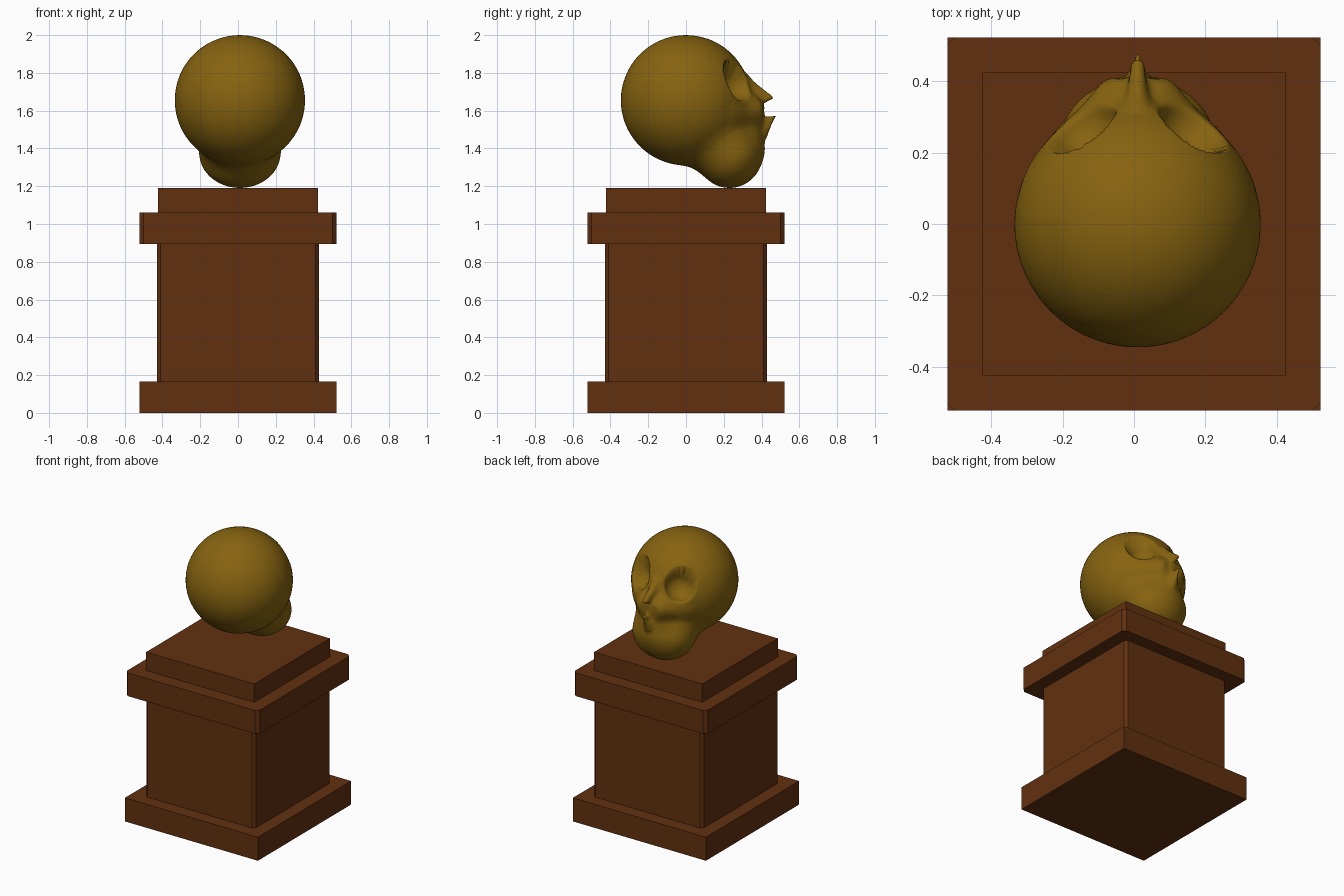
import bpy, bmesh, math
from mathutils import Vector

if "Cube" in bpy.data.objects:
    bpy.data.objects.remove(bpy.data.objects["Cube"])


def material(name, rgb):
    m = bpy.data.materials.new(name)
    m.diffuse_color = (*rgb, 1)
    m.use_nodes = True
    m.node_tree.nodes["Principled BSDF"].inputs["Base Color"].default_value = m.diffuse_color
    return m


wood = material("brown_wood", (0.12, 0.03, 0.005))
brass = material("old_brass", (0.24, 0.125, 0.005))


def make_object(name, bm, mat):
    mesh = bpy.data.meshes.new(name)
    bm.to_mesh(mesh)
    bm.free()
    ob = bpy.data.objects.new(name, mesh)
    bpy.context.collection.objects.link(ob)
    mesh.materials.append(mat)
    return ob


def slab(name, half, z0, z1, bevel=0):
    """Square block with optionally chamfered upright edges."""
    bm = bmesh.new()
    bmesh.ops.create_cube(bm, size=1)
    for v in bm.verts:
        v.co = (v.co.x * 2 * half, v.co.y * 2 * half, z0 + (v.co.z + 0.5) * (z1 - z0))
    if bevel:
        upright = [e for e in bm.edges if abs(e.verts[0].co.z - e.verts[1].co.z) > 0.01]
        bmesh.ops.bevel(bm, geom=upright, offset=bevel, segments=1, affect='EDGES')
    return make_object(name, bm, wood)


# Pedestal
slab("pedestal_base", 0.522, 0, 0.167)
slab("pedestal_shaft", 0.43, 0.167, 0.895, 0.02)
slab("pedestal_cap", 0.522, 0.895, 1.06, 0.022)
slab("pedestal_top", 0.424, 1.06, 1.19)


# Skull: blended distance field, mirrored about its own middle plane
def capsule(p, a, b, r):
    ab = b - a
    t = max(0, min(1, (p - a).dot(ab) / ab.length_squared))
    return (p - a - ab * t).length - r


def ellipsoid(p, c, r):
    q = p - c
    k0 = Vector((q.x / r.x, q.y / r.y, q.z / r.z)).length
    k1 = Vector((q.x / r.x**2, q.y / r.y**2, q.z / r.z**2)).length
    return k0 * (k0 - 1) / max(k1, 1e-6)


def blend(a, b, k):
    h = max(k - abs(a - b), 0) / k
    return min(a, b) - h * h * k / 4


V = Vector
CRANIUM = V((0, 0, 1.655))
JAW, JAW_R = V((0, 0.23, 1.375)), V((0.215, 0.178, 0.184))
MID_A, MID_B = V((0, 0.30, 1.42)), V((0, 0.31, 1.60))
CHEEK_A, CHEEK_B = V((0.16, 0.23, 1.59)), V((0.065, 0.35, 1.60))
NOSE_A, NOSE_B, NOSE_C = V((0, 0.32, 1.755)), V((0, 0.44, 1.665)), V((0, 0.472, 1.60))
NOSE_D = V((0, 0.41, 1.48))
EYE, EYE_R = V((0.16, 0.285, 1.755)), 0.1
NOSTRIL_A, NOSTRIL_B = V((0.055, 0.455, 1.54)), V((0.05, 0.455, 1.61))


def field(p):
    p = V((abs(p.x), p.y, p.z))
    d = blend((p - CRANIUM).length - 0.345, ellipsoid(p, JAW, JAW_R), 0.1)
    d = blend(d, capsule(p, MID_A, MID_B, 0.1), 0.06)
    d = blend(d, capsule(p, CHEEK_A, CHEEK_B, 0.05), 0.06)
    nose = min(capsule(p, NOSE_A, NOSE_B, 0.02), capsule(p, NOSE_B, NOSE_C, 0.018),
               capsule(p, NOSE_C, NOSE_D, 0.018))
    d = blend(d, nose, 0.05)
    d = -blend(-d, (p - EYE).length - EYE_R, 0.02)
    return -blend(-d, capsule(p, NOSTRIL_A, NOSTRIL_B, 0.042), 0.02)


# Shrink a dense ball onto the skull field along rays from inside
bm = bmesh.new()
bmesh.ops.create_icosphere(bm, subdivisions=7, radius=1)
inner = V((0, 0.13, 1.53))
for v in bm.verts:
    ray, t = v.co.normalized(), 0.03
    for _ in range(40):
        step = -field(inner + ray * t)
        if step < 0.0007:
            break
        t += step * 0.9
    v.co = inner + ray * t + V((0.01, 0, 0))
for f in bm.faces:
    f.smooth = True
make_object("skull", bm, brass)
